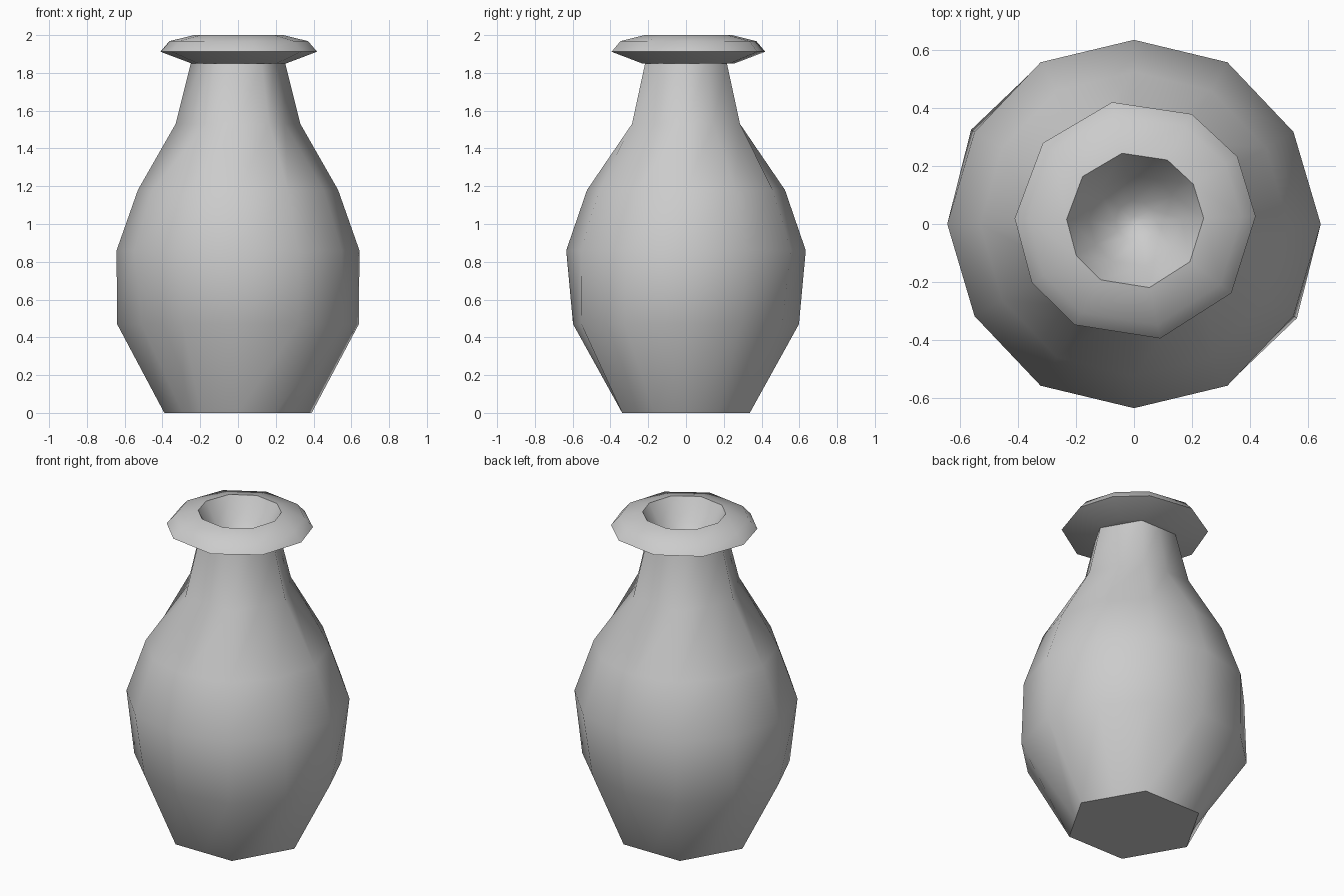
import bpy, bmesh
from math import cos, sin, radians, pi

cube = bpy.data.objects.get("Cube")
if cube:
    bpy.data.objects.remove(cube, do_unlink=True)

clay = bpy.data.materials.new("grey_clay")
clay.use_nodes = True
colour = (0.6, 0.6, 0.6, 1)
clay.diffuse_color = colour
clay.node_tree.nodes["Principled BSDF"].inputs["Base Color"].default_value = colour


def loft(name, rings, cap_start=False, cap_end=False):
    """Skin a list of equally sized point rings, ordered bottom to top outside."""
    bm = bmesh.new()
    loops = [[bm.verts.new(p) for p in ring] for ring in rings]
    n = len(loops[0])
    for low, high in zip(loops, loops[1:]):
        for i in range(n):
            j = (i + 1) % n
            bm.faces.new((low[i], low[j], high[j], high[i]))
    if cap_start:
        bm.faces.new(loops[0][::-1])
    if cap_end:
        bm.faces.new(loops[-1])
    mesh = bpy.data.meshes.new(name)
    bm.to_mesh(mesh)
    bm.free()
    mesh.materials.append(clay)
    obj = bpy.data.objects.new(name, mesh)
    bpy.context.collection.objects.link(obj)
    bpy.ops.object.select_all(action="DESELECT")
    obj.select_set(True)
    bpy.context.view_layer.objects.active = obj
    bpy.ops.object.shade_smooth_by_angle(angle=radians(65))
    return obj


# Body: hexagonal foot and neck swelling into an uneven twelve-sided belly.
# Each ring is a height and its radii, repeated round the half or full turn.
def hexagon(r):
    return [r, r * cos(pi / 6)]


body_profile = [
    (0.0, hexagon(0.39)),
    (0.47, [0.64, 0.59, 0.585, 0.598, 0.64, 0.648]),
    (0.86, [0.643, 0.634]),
    (1.18, [0.53, 0.524]),
    (1.53, hexagon(0.33)),
    (1.85, hexagon(0.25)),
]
body_rings = []
for z, radii in body_profile:
    ring = []
    for i in range(12):
        r = radii[i % len(radii)]
        ring.append((r * cos(i * pi / 6), r * sin(i * pi / 6), z))
    body_rings.append(ring)
body = loft("vase_body", body_rings, cap_start=True)

# Crisp edge round the foot
verts = body.data.vertices
for edge in body.data.edges:
    if all(verts[v].co.z < 0.001 for v in edge.vertices):
        edge.use_edge_sharp = True

# Lip: uneven ten-sided flange that turns over into the hollow mouth
lip_angles = [2, 32, 62, 101, 140, 179, 211, 240, 282, 323]
lip_profile = [
    (0.18, 1.85), (0.25, 1.85), (0.415, 1.912), (0.367, 1.968), (0.236, 2.0),
    (0.16, 1.87), (0.07, 1.78), (0.015, 1.76),
]
lip_rings = [[(0.004 + r * cos(radians(a)), 0.012 + r * sin(radians(a)), z)
              for a in lip_angles] for r, z in lip_profile]
loft("vase_lip", lip_rings, cap_end=True)
